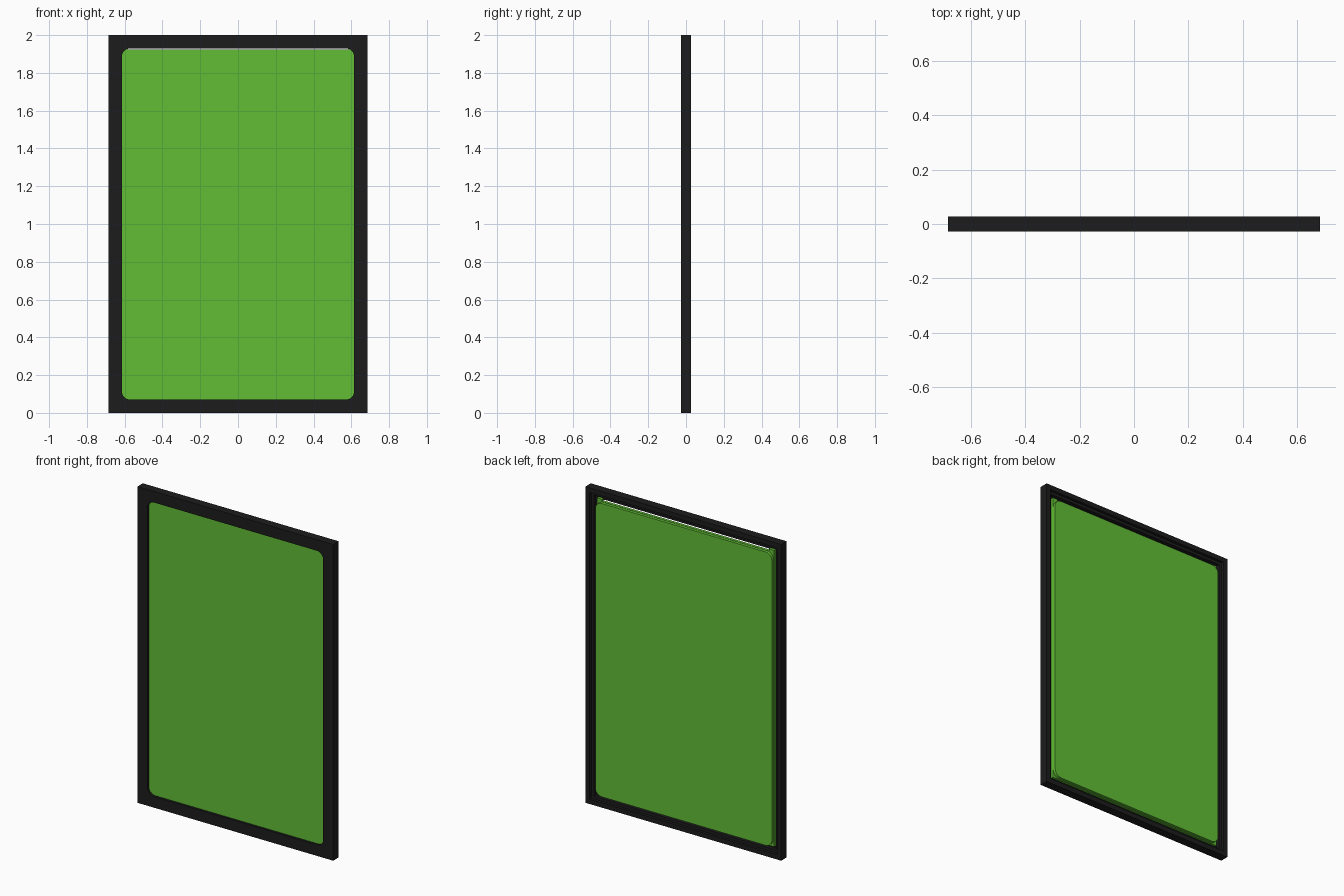
import bpy, bmesh, math

if "Cube" in bpy.data.objects:
    bpy.data.objects.remove(bpy.data.objects["Cube"])


def material(name, rgb):
    m = bpy.data.materials.new(name)
    m.diffuse_color = (*rgb, 1)
    m.use_nodes = True
    m.node_tree.nodes["Principled BSDF"].inputs["Base Color"].default_value = m.diffuse_color
    return m


def outline(x0, x1, z0, z1, r=0, n=6):
    """Rectangle in the xz plane, with rounded corners when r > 0."""
    if r == 0:
        return [(x1, z1), (x0, z1), (x0, z0), (x1, z0)]
    pts = []
    centres = [(x1 - r, z1 - r), (x0 + r, z1 - r), (x0 + r, z0 + r), (x1 - r, z0 + r)]
    for k, (cx, cz) in enumerate(centres):
        for i in range(n + 1):
            a = math.pi / 2 * (k + i / n)
            pts.append((cx + r * math.cos(a), cz + r * math.sin(a)))
    return pts


def slab(name, pts, y0, y1, mat=None):
    """Extrude an xz outline from y0 to y1."""
    bm = bmesh.new()
    face = bm.faces.new([bm.verts.new((x, y0, z)) for x, z in pts])
    ext = bmesh.ops.extrude_face_region(bm, geom=[face])
    new = [v for v in ext["geom"] if isinstance(v, bmesh.types.BMVert)]
    bmesh.ops.translate(bm, verts=new, vec=(0, y1 - y0, 0))
    bmesh.ops.recalc_face_normals(bm, faces=bm.faces)
    me = bpy.data.meshes.new(name)
    bm.to_mesh(me)
    bm.free()
    ob = bpy.data.objects.new(name, me)
    bpy.context.collection.objects.link(ob)
    if mat:
        me.materials.append(mat)
    return ob


black = material("frame_black", (0.012, 0.012, 0.012))
green = material("panel_green", (0.12, 0.51, 0.035))

# Frame: rounded front opening and a stepped rebate at the back
W, D = 0.685, 0.027
frame = slab("frame", outline(-W, W, 0, 2), -D, D, black)
cuts = [
    (outline(-0.615, 0.615, 0.07, 1.93, 0.045), -0.05, 0.05),
    (outline(-0.637, 0.637, 0.048, 1.952), -0.012, 0.05),
    (outline(-0.655, 0.655, 0.03, 1.97), 0.010, 0.05),
]
bpy.context.view_layer.objects.active = frame
for pts, y0, y1 in cuts:
    cutter = slab("cutter", pts, y0, y1)
    cutter.hide_render = True
    mod = frame.modifiers.new("opening", "BOOLEAN")
    mod.operation = "DIFFERENCE"
    mod.solver = "EXACT"
    mod.object = cutter
    bpy.ops.object.modifier_apply(modifier=mod.name)
    bpy.data.objects.remove(cutter)

# Panel: square plate behind the front lip, with a raised rounded back
slab("panel", outline(-0.62, 0.62, 0.062, 1.924), -0.012, 0.006, green)
slab("panel_back", outline(-0.618, 0.618, 0.066, 1.922, 0.045), 0.005, 0.024, green)

# Small tabs at the upper corners of the panel
for side, x0 in (("left", -0.62), ("right", 0.585)):
    slab("corner_tab_" + side, outline(x0, x0 + 0.035, 1.924, 1.938), -0.012, 0.006, green)
